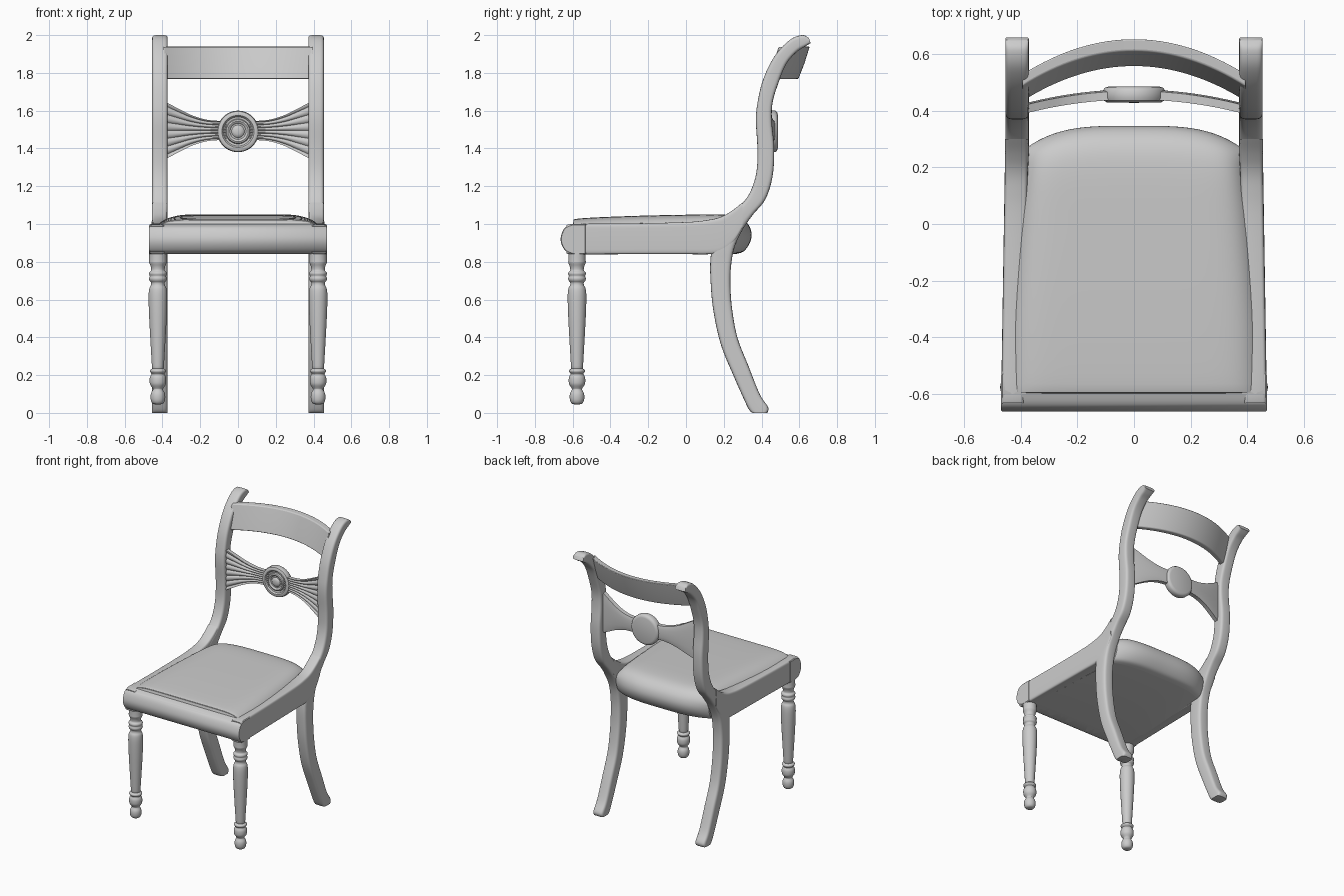
import bpy, bmesh
from math import sin, cos, pi

if "Cube" in bpy.data.objects:
    bpy.data.objects.remove(bpy.data.objects["Cube"])


def skin(name, rings, mirror=False, angle=40, bevel=0.0):
    """Skin a row of closed rings of equal length and cap both ends."""
    bm = bmesh.new()
    rows = [[bm.verts.new(p) for p in ring] for ring in rings]
    n = len(rows[0])
    for a, b in zip(rows, rows[1:]):
        for i in range(n):
            j = (i + 1) % n
            bm.faces.new((a[i], a[j], b[j], b[i]))
    bm.faces.new(rows[0])
    bm.faces.new(rows[-1])
    bmesh.ops.remove_doubles(bm, verts=bm.verts, dist=1e-5)
    bmesh.ops.recalc_face_normals(bm, faces=bm.faces)
    me = bpy.data.meshes.new(name)
    bm.to_mesh(me)
    bm.free()
    ob = bpy.data.objects.new(name, me)
    bpy.context.collection.objects.link(ob)
    if bevel:
        m = ob.modifiers.new("bevel", 'BEVEL')
        m.width, m.segments, m.angle_limit = bevel, 3, 0.9
    if mirror:
        ob.modifiers.new("mirror", 'MIRROR')
    bpy.ops.object.select_all(action='DESELECT')
    ob.select_set(True)
    bpy.context.view_layer.objects.active = ob
    bpy.ops.object.shade_smooth_by_angle(angle=angle * pi / 180)
    return ob


def spline(pts, n=5):
    """Catmull-Rom through tuples of any size."""
    out = []
    for i in range(len(pts) - 1):
        p0, p1, p2 = pts[max(i - 1, 0)], pts[i], pts[i + 1]
        p3 = pts[min(i + 2, len(pts) - 1)]
        for k in range(n):
            t = k / n
            out.append(tuple(
                0.5 * (2 * b + (c - a) * t + (2 * a - 5 * b + 4 * c - d) * t * t
                       + (3 * b - a - 3 * c + d) * t ** 3)
                for a, b, c, d in zip(p0, p1, p2, p3)))
    out.append(pts[-1])
    return out


def power(v, e):
    return (1 if v >= 0 else -1) * abs(v) ** e


def edge_loft(name, pairs, x0, x1, e, count=32):
    """Rounded-rectangle section running between two edges (y1, z1, y2, z2)."""
    rings = []
    for ya, za, yb, zb in spline(pairs):
        ring = []
        for i in range(count):
            t = 2 * pi * i / count
            c, s = power(cos(t), e), power(sin(t), e)
            y = (ya + yb) / 2 + (yb - ya) / 2 * c
            z = (za + zb) / 2 + (zb - za) / 2 * c
            x = (x0 + x1) / 2 + (x1 - x0) / 2 * s
            ring.append((x + 0.016 * max(0, 0.25 - y) * (z > 0.83), y, z))
        rings.append(ring)
    return skin(name, rings, mirror=True)


# Back posts flowing into the sabre rear legs: front edge, back edge
edge_loft("back_post_and_rear_leg", [
    (.650, 1.985, .660, 1.958), (.615, 2.0, .632, 1.94), (.55, 1.975, .585, 1.91),
    (.47, 1.89, .53, 1.845), (.41, 1.77, .487, 1.74), (.38, 1.65, .458, 1.64),
    (.37, 1.55, .455, 1.54), (.378, 1.4, .467, 1.4), (.372, 1.27, .458, 1.25),
    (.335, 1.16, .42, 1.13), (.27, 1.08, .355, 1.05), (.2, 1.03, .3, .97),
    (.15, .93, .258, .88), (.13, .82, .24, .79), (.13, .7, .235, .69),
    (.145, .54, .243, .56), (.185, .36, .272, .4), (.25, .2, .33, .25),
    (.31, .065, .39, .1), (.335, .015, .435, .03), (.352, 0, .43, 0)],
    .372, .455, .45)

# Side rails sweeping up into the posts
edge_loft("side_rail", [
    (-.63, .85, -.63, .985), (-.6, .84, -.6, 1.0), (-.3, .84, -.3, 1.003),
    (0, .84, 0, 1.01), (.12, .84, .12, 1.022), (.19, .85, .19, 1.04),
    (.25, .90, .25, 1.075), (.30, .98, .30, 1.115)], .374, .456, .25)

# Front rail with rounded nose
nose = spline([(-.6, .84), (-.637, .857), (-.66, .895), (-.662, .935),
               (-.642, .98), (-.6, 1.0)])
nose = [(-.53, .84)] + nose + [(-.53, 1.0)]
skin("front_rail", [[(x, -.6 + (y + .6) * k, .92 + (z - .92) * k) for y, z in nose]
                    for x, k in ((-.47, .94), (-.465, 1), (.465, 1), (.47, .94))])

# Upholstered seat: side profile swept across, bowed at the back
prof = [(-.6, .84)] + spline([(-.6, .98), (-.595, 1.012), (-.565, 1.029), (-.3, 1.042),
                              (0, 1.049), (.19, 1.05), (.28, 1.036), (.328, 1.0),
                              (.347, .95), (.338, .9), (.305, .855), (.26, .84)])
rings = []
for i in range(49):
    u = sin(pi / 2 * (-1 + i / 24))
    ring = []
    for y, z in prof:
        hw = .422 - .047 * min(1, max(0, (y + .4) / .65)) ** 1.3
        back = max(0, (y - .05) / .3)
        drop = .045 * max(0, (z - .97) / .08) * abs(u) ** 10
        ring.append((u * hw, y - .075 * min(1, back) * abs(u) ** 3.5, z - drop))
    rings.append(ring)
skin("seat", rings)


def lathe(name, prof, place, mirror=False, n=32):
    return skin(name, [[place(r * cos(2 * pi * i / n), r * sin(2 * pi * i / n), h)
                        for i in range(n)] for r, h in prof], mirror)


# Turned front legs
leg = [(.046, .86), (.046, .81), (.046, .795), (.038, .775), (.036, .755), (.045, .745),
       (.047, .735), (.043, .724), (.047, .712), (.044, .70), (.036, .69), (.037, .675),
       (.045, .66), (.049, .63), (.049, .58), (.046, .5), (.039, .37), (.032, .25),
       (.031, .235), (.042, .227), (.042, .217), (.034, .207), (.042, .19), (.044, .17),
       (.041, .15), (.028, .13), (.027, .122), (.036, .105), (.039, .085),
       (.036, .063), (.025, .048), (.0, .044)]
lathe("front_leg", spline(leg, 3), lambda a, b, h: (.424 + a, -.577 + b, h), True)

# Curved crest rail, leaning back
section = [(.612, 1.937), (.655, 1.94), (.627, 1.85), (.595, 1.768), (.557, 1.768),
           (.582, 1.85)]
xs = [-.395 + .79 * i / 32 for i in range(33)]
skin("crest_rail", [[(x, y - .115 * (abs(x) / .38) ** 2, z) for y, z in section]
                    for x in xs], bevel=.006)

# Reeded fan-shaped wings of the splat
rings = []
for x, h in spline([(.06, .052), (.12, .052), (.18, .060), (.25, .083), (.32, .118),
                    (.385, .152)], 6):
    yc = .461 - .048 * (x / .38) ** 2
    front = [(x, yc - .012 - .009 * abs(sin(3.5 * pi * v)) ** .7, 1.495 + h * v)
             for v in (-1 + k / 28 for k in range(57))]
    rear = [(x, yc + .015 - .006 * abs(v) ** 4, 1.495 + h * v)
            for v in (1, .9, .5, 0, -.5, -.9, -1)]
    rings.append(front + rear)
skin("splat_wing", rings, mirror=True, angle=60)

# Round medallion with stepped rings and centre boss
disc = [(0, .486), (.09, .486), (.103, .482), (.11, .472), (.11, .448), (.106, .436),
        (.096, .43), (.085, .431), (.077, .441), (.066, .443), (.062, .434), (.054, .431),
        (.046, .434), (.042, .44), (.034, .44), (.028, .432), (.015, .428), (0, .427)]
lathe("splat_medallion", disc, lambda a, b, h: (a, h, 1.49 + b), n=48)
